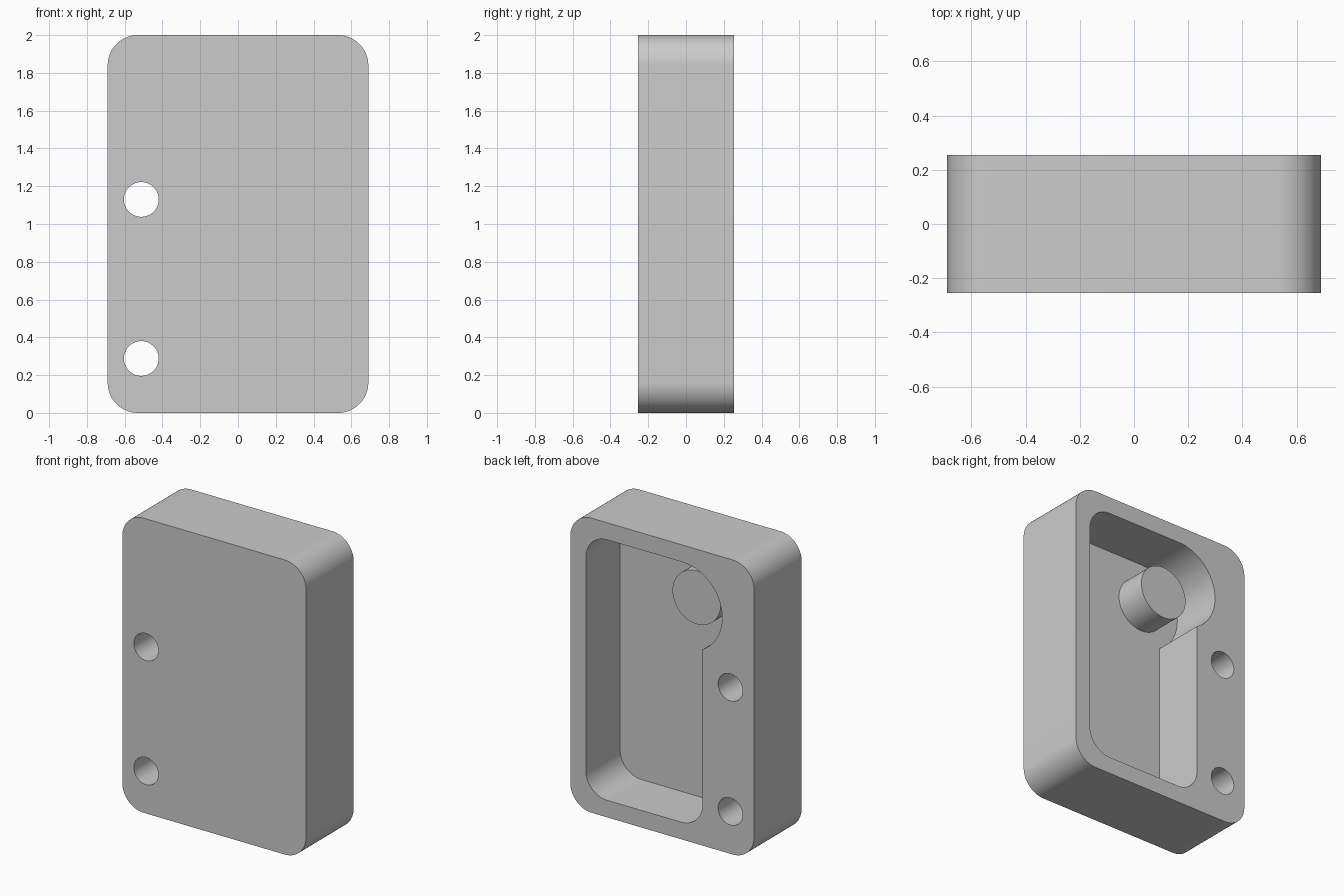
import bpy, bmesh, math

if "Cube" in bpy.data.objects:
    bpy.data.objects.remove(bpy.data.objects["Cube"])

BACK, FRONT, FLOOR = 0.255, -0.255, -0.113
HALF_W, HEIGHT, WALL, RADIUS = 0.69, 2.0, 0.116, 0.16
STEP_X = -0.302                     # narrow side of the pocket
BOSS_X, BOSS_Z, BOSS_R, CLEAR_R = -0.153, 1.587, 0.181, 0.297

grey = bpy.data.materials.new("plain grey")
grey.use_nodes = True
grey.diffuse_color = (0.6, 0.6, 0.6, 1)
grey.node_tree.nodes["Principled BSDF"].inputs["Base Color"].default_value = (0.6, 0.6, 0.6, 1)


def arc(cx, cz, r, start, end):
    """Points along an arc in the xz plane, angles in degrees."""
    n = max(2, round(abs(end - start) / 6))
    angles = [math.radians(start + (end - start) * i / n) for i in range(n + 1)]
    return [(cx + r * math.cos(a), cz + r * math.sin(a)) for a in angles]


def circle(cx, cz, r):
    return arc(cx, cz, r, 0, 360)[:-1]


def prism(name, outline, y0, y1):
    """Extrude an xz outline from y0 to y1."""
    bm = bmesh.new()
    face = bm.faces.new([bm.verts.new((x, y0, z)) for x, z in outline])
    result = bmesh.ops.extrude_face_region(bm, geom=[face])
    moved = [v for v in result["geom"] if isinstance(v, bmesh.types.BMVert)]
    bmesh.ops.translate(bm, verts=moved, vec=(0, y1 - y0, 0))
    bmesh.ops.recalc_face_normals(bm, faces=bm.faces)
    mesh = bpy.data.meshes.new(name)
    bm.to_mesh(mesh)
    bm.free()
    mesh.materials.append(grey)
    obj = bpy.data.objects.new(name, mesh)
    bpy.context.collection.objects.link(obj)
    return obj


def activate(obj):
    bpy.ops.object.select_all(action="DESELECT")
    obj.select_set(True)
    bpy.context.view_layer.objects.active = obj


def cut(target, cutter):
    cutter.hide_render = True
    mod = target.modifiers.new("cut", "BOOLEAN")
    mod.operation, mod.solver, mod.object = "DIFFERENCE", "EXACT", cutter
    activate(target)
    bpy.ops.object.modifier_apply(modifier=mod.name)
    bpy.data.objects.remove(cutter)


# Rounded block
ix, lo, hi = HALF_W - RADIUS, RADIUS, HEIGHT - RADIUS
outline = (arc(ix, hi, RADIUS, 0, 90) + arc(-ix, hi, RADIUS, 90, 180)
           + arc(-ix, lo, RADIUS, 180, 270) + arc(ix, lo, RADIUS, 270, 360))
housing = prism("housing", outline, FRONT, BACK)

# Back pocket, widened by a round clearance about the boss
right = ix - WALL
meet = 180 + math.degrees(math.acos((BOSS_X - STEP_X) / CLEAR_R))
pocket = (arc(right, hi - WALL, RADIUS, 0, 90)
          + arc(BOSS_X, BOSS_Z, CLEAR_R, 90, meet)
          + arc(STEP_X + RADIUS, lo + WALL, RADIUS, 180, 270)
          + arc(right, lo + WALL, RADIUS, 270, 360))
cut(housing, prism("pocket_cutter", pocket, FLOOR, BACK + 0.1))

# Two through holes beside the pocket
for z in (0.288, 1.13):
    cut(housing, prism("hole_cutter", circle(-0.512, z, 0.092), FRONT - 0.1, BACK + 0.1))

# Round boss standing on the pocket floor
boss = prism("boss", circle(BOSS_X, BOSS_Z, BOSS_R), FLOOR - 0.02, 0.105)

for obj in (housing, boss):
    activate(obj)
    bpy.ops.object.shade_smooth_by_angle(angle=math.radians(30))
